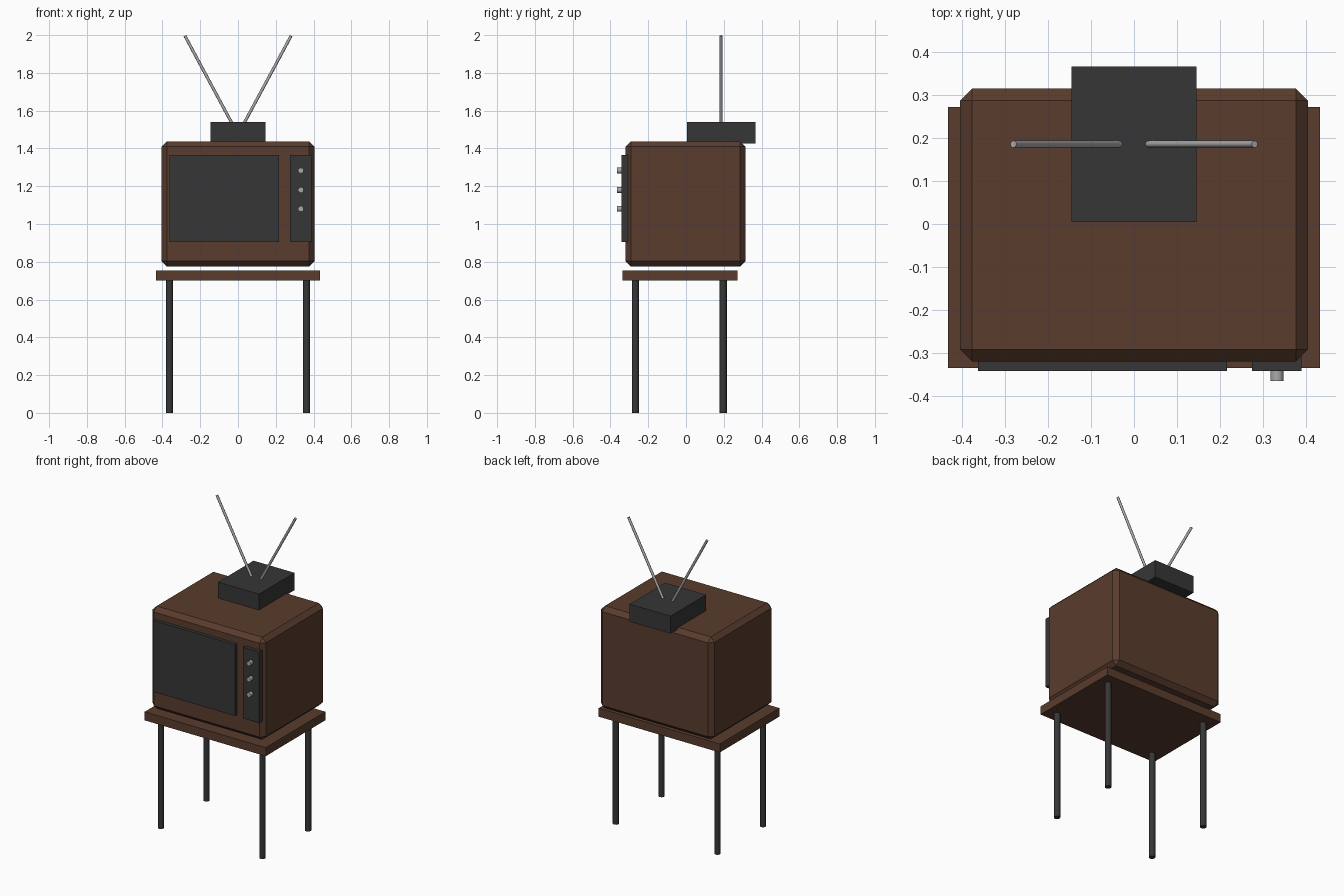
import bpy
import math
from mathutils import Vector

cube = bpy.data.objects.get("Cube")
if cube:
    bpy.data.objects.remove(cube, do_unlink=True)


def material(name, colour):
    mat = bpy.data.materials.new(name)
    mat.use_nodes = True
    mat.diffuse_color = (*colour, 1)
    bsdf = next(n for n in mat.node_tree.nodes if n.type == "BSDF_PRINCIPLED")
    bsdf.inputs["Base Color"].default_value = (*colour, 1)
    return mat


wood = material("brown wood", (0.1, 0.045, 0.026))
plastic = material("dark plastic", (0.037, 0.037, 0.037))
metal = material("grey metal", (0.4, 0.4, 0.4))


def box(name, low, high, mat, chamfer=0):
    low, high = Vector(low), Vector(high)
    bpy.ops.mesh.primitive_cube_add(size=1, location=(low + high) / 2)
    obj = bpy.context.object
    obj.name = name
    obj.scale = high - low
    bpy.ops.object.transform_apply(location=False, rotation=False, scale=True)
    obj.data.materials.append(mat)
    if chamfer:
        bevel = obj.modifiers.new("Chamfer", "BEVEL")
        bevel.width = chamfer
        bevel.segments = 1
    return obj


def rod(name, start, end, radius, mat, sides=16):
    start, end = Vector(start), Vector(end)
    axis = end - start
    bpy.ops.mesh.primitive_cylinder_add(
        vertices=sides, radius=radius, depth=axis.length, location=(start + end) / 2,
        rotation=axis.to_track_quat("Z", "Y").to_euler())
    obj = bpy.context.object
    obj.name = name
    obj.data.materials.append(mat)
    bpy.ops.object.shade_smooth_by_angle(angle=math.radians(40))
    return obj


# Table
box("table_top", (-0.433, -0.335, 0.70), (0.433, 0.273, 0.755), wood)
for side, x in (("right", -0.363), ("left", 0.363)):
    for end, y in (("front", -0.268), ("back", 0.197)):
        rod(f"{end}_{side}_leg", (x, y, 0), (x, y, 0.71), 0.019, plastic)

# Television cabinet with its raised front panels
box("cabinet", (-0.405, -0.32, 0.775), (0.405, 0.315, 1.437), wood, 0.028)
box("screen", (-0.363, -0.342, 0.905), (0.217, -0.30, 1.365), plastic)
box("control_panel", (0.275, -0.342, 0.905), (0.39, -0.30, 1.365), plastic)
for i, z in enumerate((1.283, 1.18, 1.08)):
    rod(f"knob_{i + 1}", (0.333, -0.335, z), (0.333, -0.366, z), 0.015, metal)

# Aerial box and its pair of rods
box("aerial_box", (-0.146, 0.005, 1.427), (0.146, 0.367, 1.54), plastic)
for side, s in (("right", -1), ("left", 1)):
    rod(f"{side}_aerial", (s * 0.025, 0.186, 1.52), (s * 0.281, 0.186, 1.996),
        0.008, metal)
